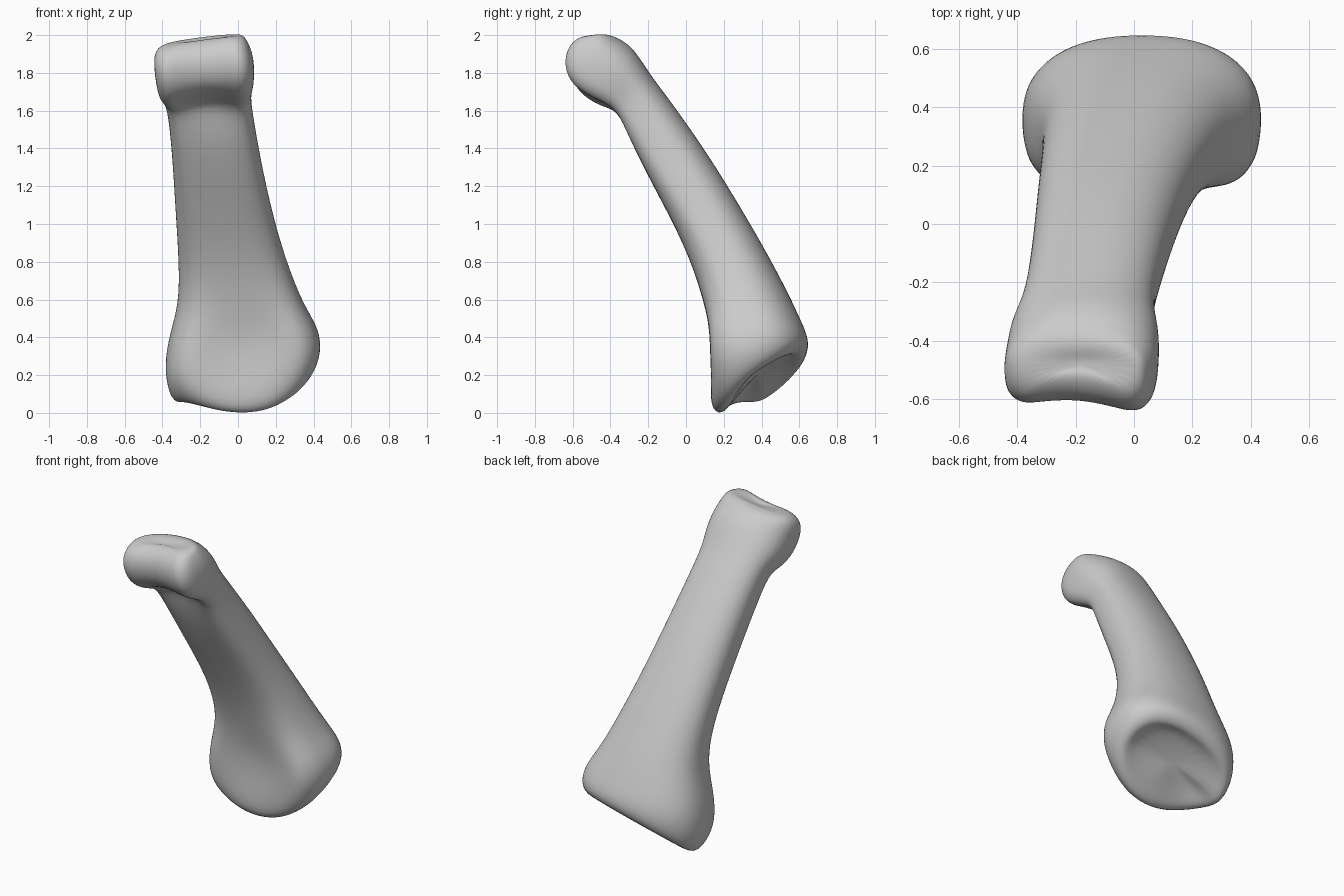
import bpy, bmesh, math

SEG = 24

# Cross-sections from base to head:
# left x, right x, front (y, z), back (y, z), side tilt in z, front squareness, front groove
SECTIONS = [
    (-0.25, 0.30, 0.25, 0.065, 0.55, 0.29, 0.08, 2.0, 0.0),   # inside of the socket
    (-0.32, 0.37, 0.19, -0.02, 0.60, 0.27, 0.09, 2.1, 0.0),   # socket rim
    (-0.37, 0.425, 0.12, 0.02, 0.655, 0.33, 0.09, 2.3, 0.0),
    (-0.395, 0.445, 0.085, 0.20, 0.645, 0.41, 0.05, 2.9, 0.06),  # base tubercles
    (-0.365, 0.425, 0.085, 0.38, 0.61, 0.49, 0.02, 3.1, 0.06),
    (-0.315, 0.345, 0.085, 0.54, 0.55, 0.62, 0, 2.7, 0.02),
    (-0.315, 0.26, 0.045, 0.75, 0.435, 0.84, 0, 2.6, 0.0),    # shaft
    (-0.33, 0.19, -0.055, 0.98, 0.295, 1.08, 0, 2.8, 0.0),
    (-0.345, 0.13, -0.20, 1.23, 0.125, 1.36, 0, 3.0, 0.01),
    (-0.365, 0.085, -0.325, 1.46, -0.065, 1.63, 0, 3.2, 0.02),
    (-0.39, 0.065, -0.385, 1.59, -0.18, 1.78, 0, 3.4, 0.06),  # neck
    (-0.425, 0.085, -0.47, 1.61, -0.235, 1.865, 0.02, 3.4, 0.08),
    (-0.44, 0.09, -0.61, 1.69, -0.285, 1.935, 0.02, 3.6, 0.05),  # condyles
    (-0.45, 0.075, -0.665, 1.82, -0.335, 1.97, 0.02, 3.4, 0.06),
    (-0.43, 0.045, -0.635, 1.925, -0.37, 1.985, 0.025, 3.0, 0.05),
    (-0.36, 0.015, -0.56, 1.98, -0.42, 1.995, 0.025, 2.7, 0.04),
]


def spow(v, e):
    return math.copysign(abs(v) ** e, v)


def make_ring(bm, sec):
    lx, rx, fy, fz, by, bz, tilt, power, groove = sec
    ring = []
    for i in range(SEG):
        a = 2 * math.pi * i / SEG
        c, s = math.cos(a), math.sin(a)
        # squarish palm side, rounder back
        e = 2 / power if s < 0 else 2 / 2.3
        u, v = spow(c, e), spow(s, e)
        t = (v + 1) / 2
        y, z = fy + (by - fy) * t, fz + (bz - fz) * t
        if v < 0 and abs(u) < 0.75:
            d = groove * (1 - (u / 0.75) ** 2)
            n = math.hypot(by - fy, bz - fz)
            y += d * (by - fy) / n
            z += d * (bz - fz) / n
        if fz < 0.1:                    # base rim twists and lifts at the front corners
            z += tilt * u * min(1, 2.2 * t)
            z += 0.07 * u * u * max(0, 0.55 - t) / 0.55
        else:
            z += tilt * u
        if fz > 1.65 and v < 0:         # right condyle reaches further forward
            y += 0.022 * u * v
        x = (lx + rx) / 2 + (rx - lx) / 2 * u
        ring.append(bm.verts.new((x, y, z)))
    return ring


def cap(bm, ring, co):
    centre = bm.verts.new(co)
    for i in range(SEG):
        bm.faces.new((ring[i], ring[(i + 1) % SEG], centre))


# Loft the whole bone
bm = bmesh.new()
rings = [make_ring(bm, s) for s in SECTIONS]
for a, b in zip(rings, rings[1:]):
    for i in range(SEG):
        j = (i + 1) % SEG
        bm.faces.new((a[i], a[j], b[j], b[i]))
cap(bm, rings[0], (0.02, 0.375, 0.205))      # bottom of the hollow socket
cap(bm, rings[-1], (-0.18, -0.48, 1.965))    # dip between the condyles
bmesh.ops.recalc_face_normals(bm, faces=bm.faces)

mesh = bpy.data.meshes.new("finger_bone")
bm.to_mesh(mesh)
bm.free()
mesh.polygons.foreach_set("use_smooth", [True] * len(mesh.polygons))
bone = bpy.data.objects.new("finger_bone", mesh)
bpy.context.collection.objects.link(bone)
sub = bone.modifiers.new("smooth_surface", 'SUBSURF')
sub.levels = sub.render_levels = 2
